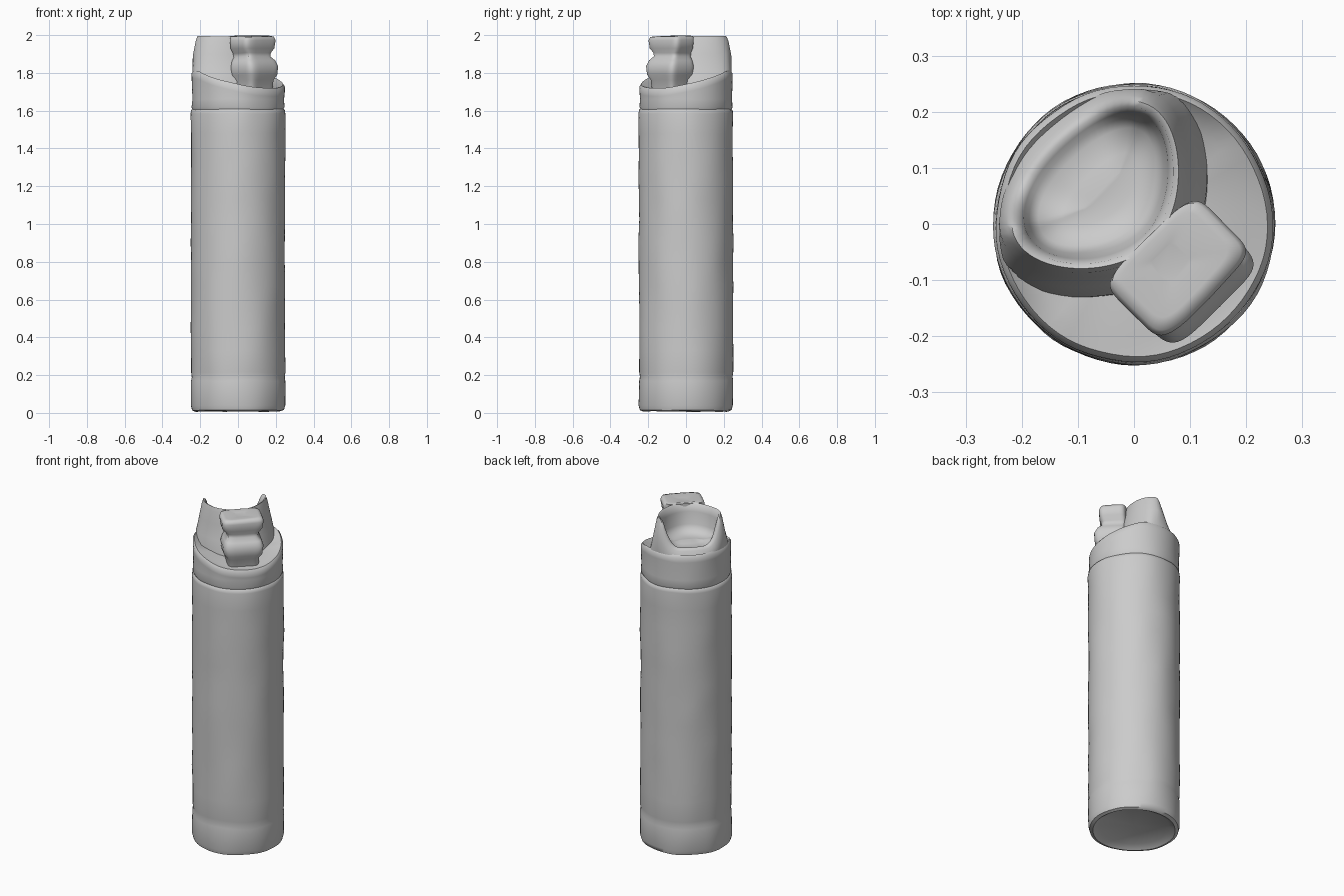
import bpy, bmesh, math
from mathutils import Vector, noise

cube = bpy.data.objects.get("Cube")
if cube:
    bpy.data.objects.remove(cube, do_unlink=True)

GREY = (0.6, 0.6, 0.6, 1)
grey = bpy.data.materials.new("matte_grey")
grey.use_nodes = True
grey.diffuse_color = GREY
for node in grey.node_tree.nodes:
    if node.type == 'BSDF_PRINCIPLED':
        node.inputs["Base Color"].default_value = GREY
        node.inputs["Roughness"].default_value = 0.7

H = math.sqrt(0.5)
SEG = 72


def place(u, v, z):
    """u runs towards the nozzle, v across it; both are diagonal to the axes."""
    return Vector(((u + v) * H, (v - u) * H, z))


def angles(n=SEG):
    return [2 * math.pi * i / n for i in range(n)]


def loft(name, rings, sharp=50, wobble=0.0):
    """Skin a stack of closed rings, capping both ends."""
    bm = bmesh.new()
    rows = []
    for ring in rings:
        row = []
        for p in ring:
            shift = noise.noise_vector(p * 7) * wobble
            row.append(bm.verts.new(p + shift))
        rows.append(row)
    n = len(rows[0])
    for a, b in zip(rows, rows[1:]):
        for i in range(n):
            j = (i + 1) % n
            bm.faces.new((a[i], a[j], b[j], b[i]))
    bm.faces.new(rows[0])
    bm.faces.new(rows[-1])
    bmesh.ops.recalc_face_normals(bm, faces=bm.faces)
    mesh = bpy.data.meshes.new(name)
    bm.to_mesh(mesh)
    bm.free()
    mesh.materials.append(grey)
    obj = bpy.data.objects.new(name, mesh)
    bpy.context.collection.objects.link(obj)
    bpy.ops.object.select_all(action='DESELECT')
    obj.select_set(True)
    bpy.context.view_layer.objects.active = obj
    bpy.ops.object.shade_smooth_by_angle(angle=math.radians(sharp))
    return obj


def circle(r, height):
    """Circle whose height may depend on u."""
    return [place(r * math.cos(t), r * math.sin(t), height(r * math.cos(t)))
            for t in angles()]


# Long cylindrical body with a shallow recessed base and a low crease
profile = [(0.02, 0.035), (0.19, 0.03), (0.225, 0.008), (0.243, 0.015),
           (0.25, 0.04), (0.25, 0.17), (0.246, 0.19), (0.249, 0.215)]
profile += [(0.249, 0.215 + 0.115 * k) for k in range(1, 12)]
profile += [(0.25, 1.585), (0.247, 1.603), (0.238, 1.61), (0.02, 1.61)]
loft("body", [circle(r, lambda u, z=z: z) for r, z in profile], wobble=0.005)


# Collar with a shoulder that drops towards the nozzle
def shoulder(drop, top):
    return lambda u: min(1.79 - 0.3 * u, top) - drop


loft("collar", [
    circle(0.238, lambda u: 1.6),
    circle(0.246, lambda u: 1.618),
    circle(0.243, lambda u: 1.66),
    circle(0.246, shoulder(0.04, 1.81)),
    circle(0.246, shoulder(0.012, 1.81)),
    circle(0.236, shoulder(0.0, 1.81)),
    circle(0.2, shoulder(0.012, 1.78)),
    circle(0.1, shoulder(0.02, 1.76)),
    circle(0.01, shoulder(0.03, 1.76)),
], wobble=0.004)


# Scooped guard: outer wall, two-horned rim and dished thumb rest
def guard_ring(grow, z_front, z_back, limit=0.24):
    ring = []
    for t in angles():
        c, s = math.cos(t), math.sin(t)
        u = -0.08 + (0.13 + grow) * c
        v = (0.17 + grow) * s * (1 - 0.25 * c)
        r = math.hypot(u, v)
        if r > limit:
            u, v = u * limit / r, v * limit / r
        # The rim stays level, then dips between the horns at the back
        k = min(max((-c - 0.45) / 0.5, 0), 1)
        k = k * k * (3 - 2 * k)
        ring.append(place(u, v, z_front + (z_back - z_front) * k))
    return ring


loft("guard", [
    guard_ring(0.06, 1.68, 1.68),
    guard_ring(0.055, 1.76, 1.74),
    guard_ring(0.035, 1.82, 1.775),
    guard_ring(0.018, 1.9, 1.80),
    guard_ring(0.006, 1.97, 1.825, 0.237),
    guard_ring(-0.002, 1.995, 1.835, 0.232),
    guard_ring(-0.012, 1.99, 1.838, 0.224),
    guard_ring(-0.022, 1.95, 1.832, 0.216),
    guard_ring(-0.032, 1.88, 1.825, 0.208),
    guard_ring(-0.048, 1.85, 1.82, 0.2),
    guard_ring(-0.09, 1.835, 1.825, 0.2),
    guard_ring(-0.125, 1.835, 1.835, 0.2),
], sharp=60, wobble=0.004)


# Nozzle block with a pinched waist, a wide top and a bulging lower lip
def block_ring(z, front, half, back=0.035):
    mid, reach = (front + back) / 2, (front - back) / 2
    ring = []
    for t in angles(48):
        c, s = math.cos(t), math.sin(t)
        u = mid + reach * math.copysign(abs(c) ** 0.35, c)
        v = half * math.copysign(abs(s) ** 0.35, s)
        ring.append(place(u, v, z))
    return ring


loft("nozzle", [
    block_ring(1.69, 0.185, 0.085),
    block_ring(1.765, 0.195, 0.09),
    block_ring(1.79, 0.21, 0.105),
    block_ring(1.835, 0.212, 0.11),
    block_ring(1.865, 0.195, 0.1),
    block_ring(1.885, 0.172, 0.085),
    block_ring(1.905, 0.172, 0.09),
    block_ring(1.93, 0.182, 0.11),
    block_ring(1.975, 0.187, 0.116),
    block_ring(1.993, 0.18, 0.108),
    block_ring(1.997, 0.16, 0.09, 0.045),
    block_ring(1.99, 0.12, 0.03, 0.07),
], sharp=60, wobble=0.006)
